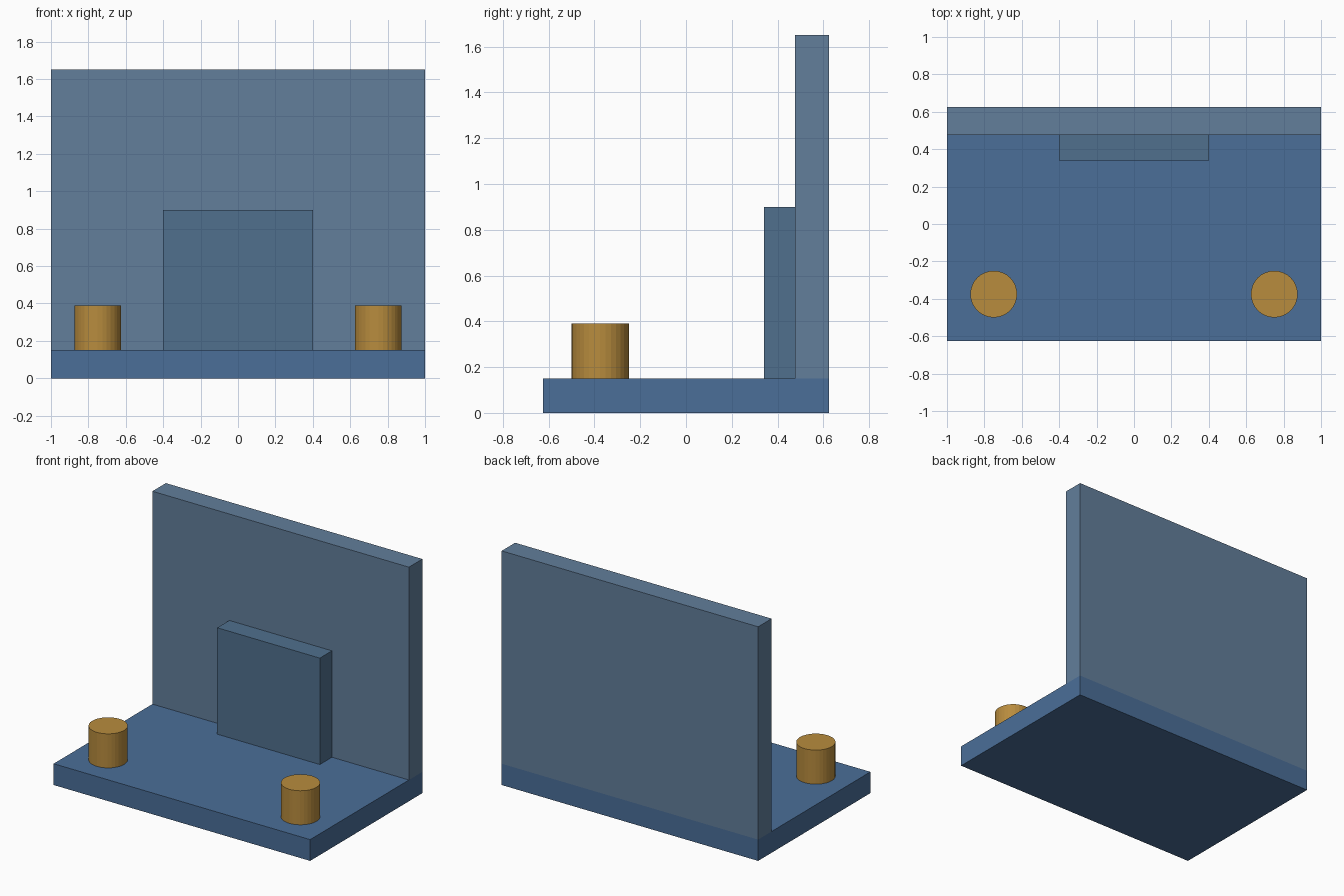
import bpy

if "Cube" in bpy.data.objects:
    bpy.data.objects.remove(bpy.data.objects["Cube"])


def material(name, rgb):
    mat = bpy.data.materials.new(name)
    mat.diffuse_color = (*rgb, 1.0)
    mat.use_nodes = True
    mat.node_tree.nodes["Principled BSDF"].inputs["Base Color"].default_value = mat.diffuse_color
    return mat


def box(name, lo, hi, mat):
    """Axis-aligned box between two corners."""
    centre = [(a + b) / 2 for a, b in zip(lo, hi)]
    bpy.ops.mesh.primitive_cube_add(size=1, location=centre)
    obj = bpy.context.object
    obj.name = name
    obj.scale = [b - a for a, b in zip(lo, hi)]
    bpy.ops.object.transform_apply(location=False, rotation=False, scale=True)
    obj.data.materials.append(mat)
    return obj


base_blue = material("base_blue", (0.069, 0.156, 0.314))
wall_blue = material("wall_blue", (0.122, 0.209, 0.328))
panel_blue = material("panel_blue", (0.080, 0.162, 0.270))
brass = material("brass", (0.479, 0.262, 0.048))

BASE_TOP = 0.15

# Floor slab, upright back wall and the raised panel in front of it
box("base_plate", (-1, -0.625, 0), (1, 0.625, BASE_TOP), base_blue)
box("back_wall", (-1, 0.475, BASE_TOP), (1, 0.625, 1.65), wall_blue)
box("center_panel", (-0.4, 0.34, BASE_TOP), (0.4, 0.475, 0.90), panel_blue)

# Pair of round pegs near the front corners
PEG_HEIGHT = 0.24
for side, x in (("left", -0.75), ("right", 0.75)):
    bpy.ops.mesh.primitive_cylinder_add(
        vertices=32, radius=0.125, depth=PEG_HEIGHT,
        location=(x, -0.375, BASE_TOP + PEG_HEIGHT / 2))
    peg = bpy.context.object
    peg.name = f"{side}_peg"
    peg.data.materials.append(brass)
